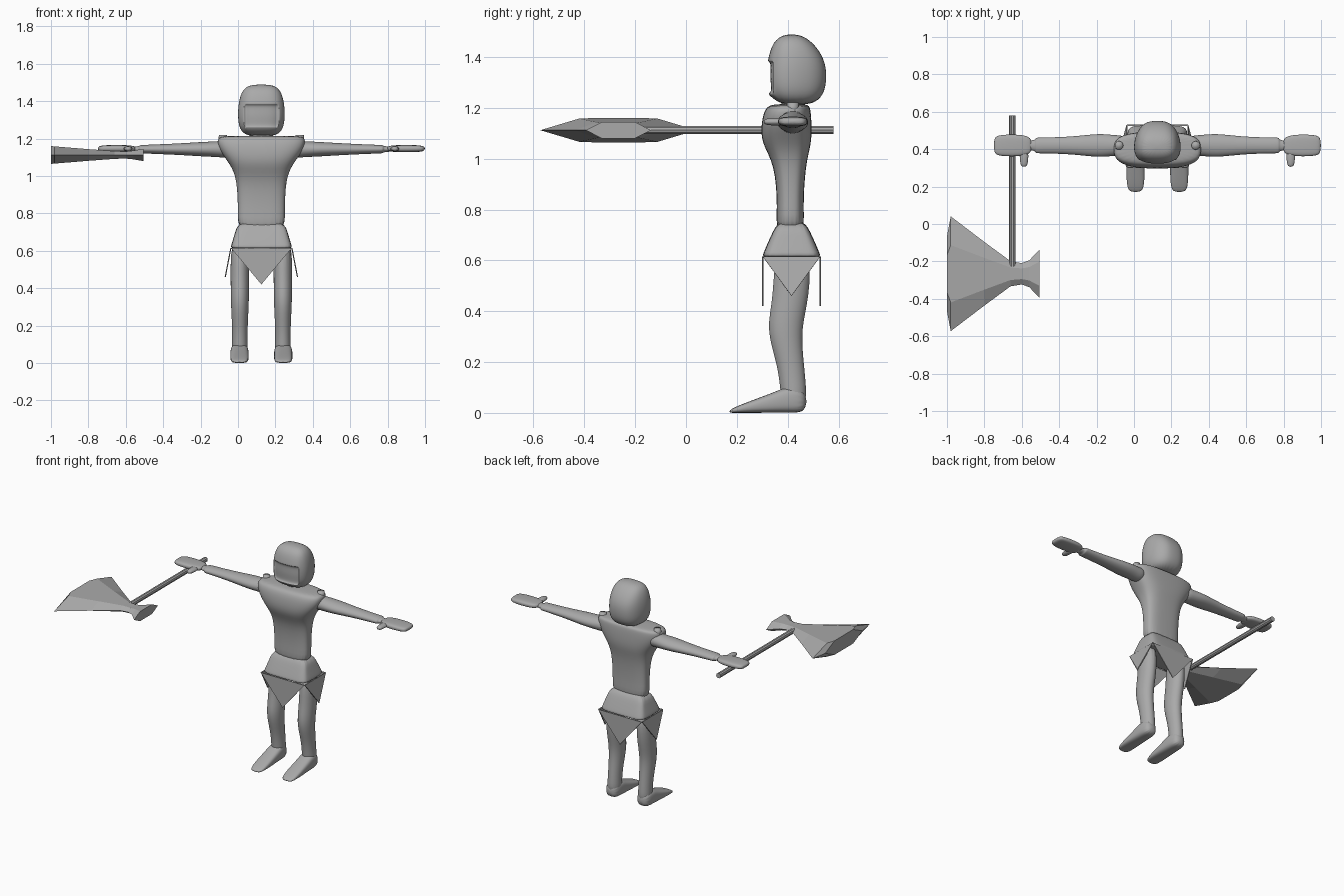
import bpy, bmesh, math

if "Cube" in bpy.data.objects:
    bpy.data.objects.remove(bpy.data.objects["Cube"], do_unlink=True)

GREY = (0.4, 0.4, 0.4, 1)
grey = bpy.data.materials.new("plain grey")
grey.use_nodes = True
grey.diffuse_color = GREY
grey.node_tree.nodes["Principled BSDF"].inputs["Base Color"].default_value = GREY

BODY_X = 0.125


def finish(name, bm, x=BODY_X, mirror=False, subdivide=False, smooth=True):
    """Turn a bmesh into an object with the shared material and modifiers."""
    bmesh.ops.recalc_face_normals(bm, faces=bm.faces)
    mesh = bpy.data.meshes.new(name)
    bm.to_mesh(mesh)
    bm.free()
    mesh.materials.append(grey)
    for polygon in mesh.polygons:
        polygon.use_smooth = smooth
    obj = bpy.data.objects.new(name, mesh)
    obj.location.x = x
    bpy.context.collection.objects.link(obj)
    if mirror:
        obj.modifiers.new("mirror", 'MIRROR')
    if subdivide:
        modifier = obj.modifiers.new("subdivision", 'SUBSURF')
        modifier.levels = modifier.render_levels = 2
    return obj


def loft(axis, centre, rings, sides=16, power=2):
    """Skin rounded rings along an axis; a ring is position, two half sizes, optional shift."""
    bm = bmesh.new()
    loops = []
    for position, half_a, half_b, *shift in rings:
        loop = []
        for i in range(sides):
            angle = math.tau * i / sides
            cosine, sine = math.cos(angle), math.sin(angle)
            a = centre[0] + half_a * math.copysign(abs(cosine) ** (2 / power), cosine)
            b = centre[1] + half_b * math.copysign(abs(sine) ** (2 / power), sine) + sum(shift)
            corner = {'x': (position, a, b), 'y': (a, position, b), 'z': (a, b, position)}[axis]
            loop.append(bm.verts.new(corner))
        loops.append(loop)
    for lower, upper in zip(loops, loops[1:]):
        for i in range(sides):
            bm.faces.new((lower[i - 1], lower[i], upper[i], upper[i - 1]))
    bm.faces.new(loops[0])
    bm.faces.new(loops[-1])
    bmesh.ops.recalc_face_normals(bm, faces=bm.faces)
    return bm


# Torso: narrow waist, chest ledge, broad flat shoulders
torso = loft('z', (0, 0.41), [
    (0.7, 0.13, 0.06),
    (0.8, 0.125, 0.05),
    (0.98, 0.13, 0.06),
    (1.06, 0.165, 0.1, -0.015),
    (1.14, 0.23, 0.1, -0.015),
    (1.2, 0.24, 0.09, -0.01),
    (1.216, 0.21, 0.07)], sides=24, power=3)
finish("torso", torso, subdivide=True)

# Skirt: flares from the waist to square hips
skirt = loft('z', (0, 0.415), [
    (0.61, 0.165, 0.115),
    (0.62, 0.165, 0.115),
    (0.7, 0.14, 0.08),
    (0.76, 0.122, 0.05)], sides=24, power=6)
finish("skirt", skirt, subdivide=True)

# Pointed skirt flaps on all four sides
HIP_X, HIP_Y = 0.163, 0.113


def flap(name, first, second, tip, tip_height):
    bm = bmesh.new()
    points = [(*first, 0.615), (*second, 0.615), (*tip, tip_height)]
    bm.faces.new([bm.verts.new(point) for point in points])
    obj = finish(name, bm, smooth=False)
    obj.location.y = 0.415
    solid = obj.modifiers.new("thickness", 'SOLIDIFY')
    solid.thickness, solid.offset = 0.006, 0


for name, side in (("front_flap", -1), ("back_flap", 1)):
    flap(name, (-HIP_X, side * HIP_Y), (HIP_X, side * HIP_Y), (0, side * HIP_Y), 0.42)
for name, side in (("right_flap", -1), ("left_flap", 1)):
    flap(name, (side * HIP_X, -HIP_Y), (side * HIP_X, HIP_Y), (side * (HIP_X + 0.03), 0), 0.46)

# Neck
neck = loft('z', (0, 0.42), [(1.19, 0.06, 0.045), (1.25, 0.06, 0.045)])
finish("neck", neck)

# Helmeted head: narrower at the back, with a sunken face opening
head = loft('z', (0, 0.435), [
    (1.21, 0.08, 0.06),
    (1.25, 0.122, 0.11),
    (1.32, 0.13, 0.12),
    (1.39, 0.126, 0.113),
    (1.46, 0.105, 0.08, -0.015),
    (1.49, 0.06, 0.03, -0.02)], sides=24, power=2.8)
for vert in head.verts:
    vert.co.x *= 1 - max(0, vert.co.y - 0.42) * 1.7
opening = [face for face in head.faces
           if face.normal.y < -0.75 and 1.25 < face.calc_center_median().z < 1.39]
bmesh.ops.inset_region(head, faces=opening, thickness=0.008, depth=0)
bmesh.ops.inset_region(head, faces=opening, thickness=0.004, depth=-0.014)
finish("head", head, subdivide=True)

# Arms: swelling upper arm, forearm ending in a cuff, thin wrist
arms = loft('x', (0.42, 1.143), [
    (0.16, 0.055, 0.05),
    (0.23, 0.055, 0.043),
    (0.31, 0.067, 0.04),
    (0.46, 0.046, 0.03),
    (0.64, 0.043, 0.023),
    (0.65, 0.042, 0.022),
    (0.655, 0.027, 0.015),
    (0.7, 0.027, 0.015)])
finish("arms", arms, mirror=True, subdivide=True)

# Flat hands with forward thumbs
hands = loft('x', (0.42, 1.146), [
    (0.67, 0.03, 0.01),
    (0.7, 0.06, 0.02),
    (0.85, 0.06, 0.02),
    (0.875, 0.04, 0.01)], power=3)
finish("hands", hands, mirror=True, subdivide=True)
thumbs = loft('y', (0.713, 1.145), [
    (0.305, 0.015, 0.01),
    (0.33, 0.022, 0.015),
    (0.4, 0.027, 0.015)])
finish("thumbs", thumbs, mirror=True, subdivide=True)

# Round studs on the shoulders
studs = loft('z', (0.205, 0.42), [(1.18, 0.026, 0.026), (1.22, 0.022, 0.022)])
finish("shoulder_studs", studs, mirror=True)

# Legs: knee forward, shin set back
legs = loft('z', (0.115, 0.4), [
    (0.03, 0.045, 0.05, 0.025),
    (0.1, 0.042, 0.052, 0.022),
    (0.2, 0.042, 0.054, 0.01),
    (0.33, 0.05, 0.07, -0.017),
    (0.45, 0.05, 0.072, 0.015),
    (0.66, 0.052, 0.075, 0.02)])
finish("legs", legs, mirror=True, subdivide=True)

# Long wedge feet resting on the ground: each section is raised by its half height
foot_sections = [
    (0.17, 0.03, 0.005),
    (0.2, 0.05, 0.014),
    (0.36, 0.05, 0.043),
    (0.4, 0.05, 0.054),
    (0.477, 0.042, 0.045)]
feet = loft('y', (0.117, 0), [(y, width, height, height) for y, width, height in foot_sections],
            power=3)
finish("feet", feet, mirror=True, subdivide=True)

# Axe handle held in the right hand
handle = loft('y', (-0.65, 1.113), [(-0.27, 0.017, 0.017), (0.58, 0.017, 0.017)], sides=10)
finish("axe_handle", handle, x=0, smooth=False)

# Axe head: six-sided sections, wide blade on one side and a small flare on the other
axe = loft('x', (-0.266, 1.112), [
    (-1, 0.2, 0.055),
    (-0.98, 0.307, 0.053),
    (-0.8, 0.17, 0.036),
    (-0.66, 0.067, 0.024),
    (-0.6, 0.057, 0.022),
    (-0.56, 0.072, 0.027),
    (-0.505, 0.128, 0.038)], sides=6)
finish("axe_head", axe, x=0, smooth=False)
